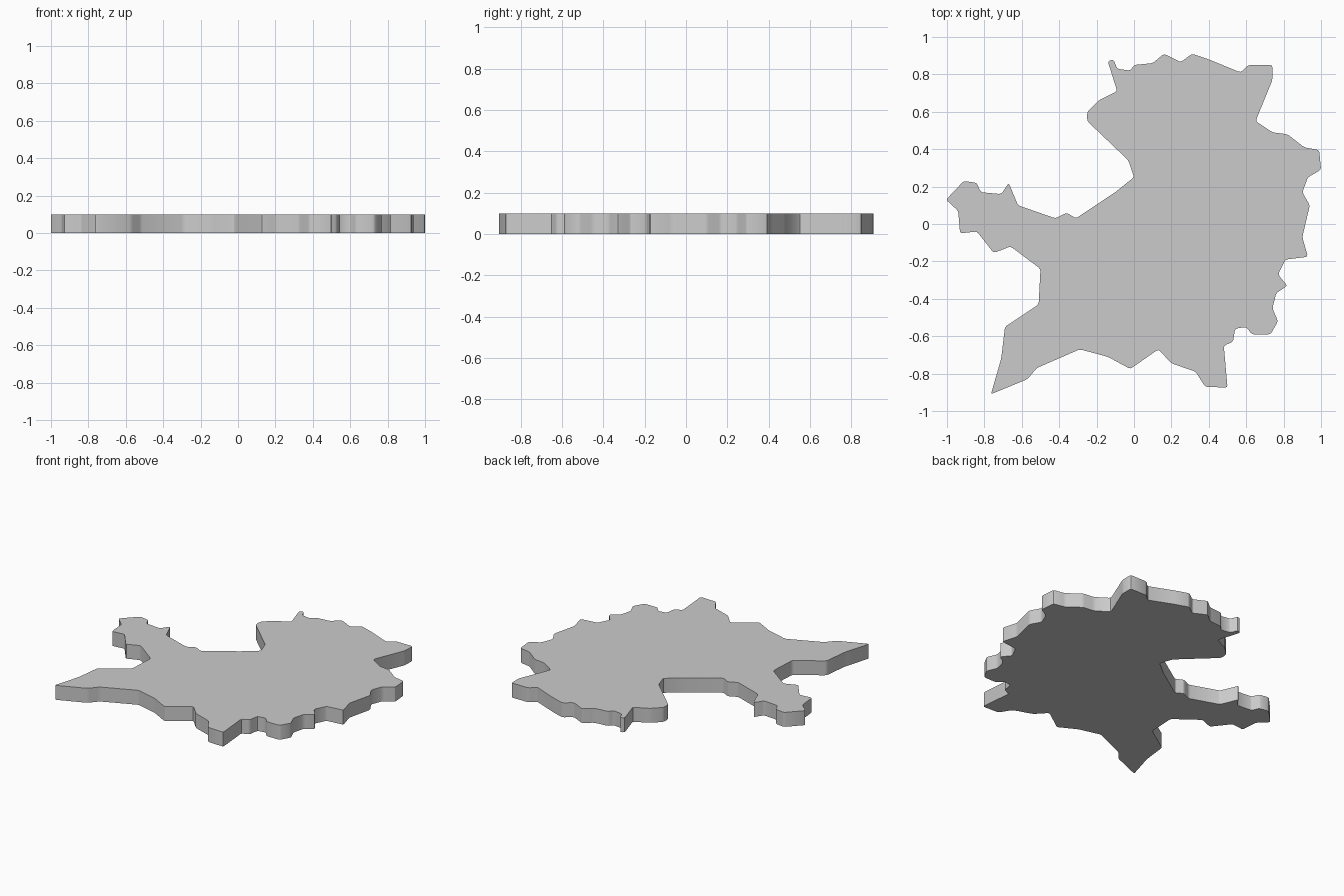
import bpy, bmesh

if "Cube" in bpy.data.objects:
    bpy.data.objects.remove(bpy.data.objects["Cube"])

THICKNESS = 0.10

# Coastline-like plate profile, clockwise from the top left corner
outline = [
    # top edge
    (-.14, .87), (-.11, .88), (-.09, .83), (-.02, .82), (0, .85), (.10, .86),
    (.16, .91), (.25, .865), (.31, .91), (.40, .88), (.57, .81), (.61, .85),
    (.74, .85), (.74, .77),
    # right edge
    (.65, .55), (.74, .49), (.82, .48), (.91, .41), (.99, .395), (1, .29),
    (.93, .25), (.90, .17), (.94, .10), (.90, -.07), (.93, -.175),
    (.81, -.19), (.77, -.27), (.82, -.33), (.76, -.37), (.74, -.45),
    (.77, -.52), (.73, -.59),
    # bottom edge
    (.63, -.59), (.60, -.55), (.54, -.56), (.53, -.63), (.48, -.65),
    (.50, -.875), (.38, -.87), (.33, -.79), (.20, -.745), (.13, -.67),
    (-.02, -.775), (-.14, -.71), (-.29, -.67), (-.52, -.77), (-.57, -.83),
    (-.765, -.91),
    # left edge with its side arm
    (-.71, -.72), (-.69, -.55), (-.51, -.43), (-.50, -.24), (-.66, -.12),
    (-.75, -.155), (-.84, -.04), (-.93, -.05), (-.94, .07), (-1.005, .13),
    (-.91, .23), (-.84, .22), (-.82, .17), (-.71, .16), (-.67, .22),
    (-.62, .10), (-.42, .03), (-.36, .06), (-.31, .03), (-.10, .17),
    (0, .25), (-.03, .34), (-.25, .55), (-.25, .60), (-.19, .66), (-.09, .71),
]

bm = bmesh.new()
face = bm.faces.new([bm.verts.new((x, y, 0)) for x, y in reversed(outline)])

# Soften the corners of the profile
bmesh.ops.bevel(bm, geom=list(bm.verts), offset=0.012, segments=2,
                profile=0.5, affect='VERTICES', clamp_overlap=True)

# Extrude into a flat plate
ext = bmesh.ops.extrude_face_region(bm, geom=list(bm.faces))
top = [g for g in ext['geom'] if isinstance(g, bmesh.types.BMVert)]
bmesh.ops.translate(bm, verts=top, vec=(0, 0, THICKNESS))
caps = [f for f in bm.faces if len(f.verts) > 4]
bmesh.ops.triangulate(bm, faces=caps, ngon_method='EAR_CLIP')
# Close the underside if the extrusion consumed it
open_edges = [e for e in bm.edges if e.is_boundary]
if open_edges:
    bmesh.ops.triangle_fill(bm, edges=open_edges, use_beauty=True)
bmesh.ops.recalc_face_normals(bm, faces=list(bm.faces))

mesh = bpy.data.meshes.new("region_plate")
bm.to_mesh(mesh)
bm.free()
plate = bpy.data.objects.new("region_plate", mesh)
bpy.context.collection.objects.link(plate)

# Smooth the gentle side curves and keep the rims crisp
bpy.context.view_layer.objects.active = plate
plate.select_set(True)
bpy.ops.object.shade_smooth_by_angle(angle=0.5)
